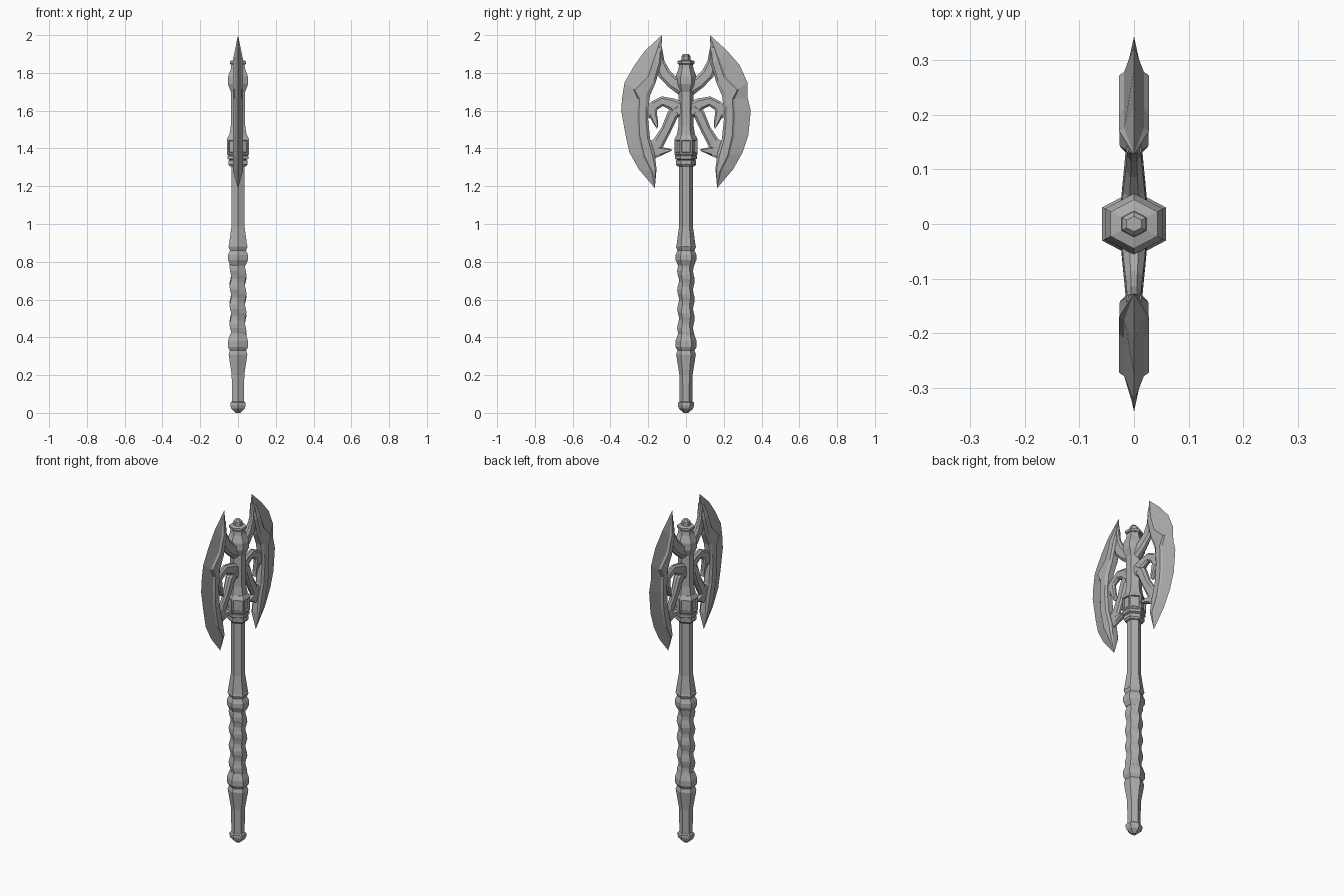
import bpy, bmesh, math
from mathutils import Vector

cube = bpy.data.objects.get("Cube")
if cube:
    bpy.data.objects.remove(cube, do_unlink=True)

steel = bpy.data.materials.new("grey_steel")
grey = (0.42, 0.42, 0.42, 1)
steel.diffuse_color = grey
steel.use_nodes = True
steel.node_tree.nodes["Principled BSDF"].inputs["Base Color"].default_value = grey


def loft(name, rings, finish=None):
    """Skin a list of equal rings into a closed flat-shaded solid."""
    bm = bmesh.new()
    loops = [[bm.verts.new(p) for p in ring] for ring in rings]
    count = len(rings[0])
    for low, high in zip(loops, loops[1:]):
        for i in range(count):
            j = (i + 1) % count
            bm.faces.new((low[i], low[j], high[j], high[i]))
    bm.faces.new(loops[0])
    bm.faces.new(loops[-1])
    bmesh.ops.remove_doubles(bm, verts=bm.verts[:], dist=0.0001)
    bmesh.ops.recalc_face_normals(bm, faces=bm.faces[:])
    if finish:
        finish(bm)
    mesh = bpy.data.meshes.new(name)
    bm.to_mesh(mesh)
    bm.free()
    mesh.materials.append(steel)
    obj = bpy.data.objects.new(name, mesh)
    bpy.context.collection.objects.link(obj)
    return obj


def hexagon(z, radius, wave=0):
    """Six-sided ring, points on the y axis; wave makes a spiral swelling."""
    ring = []
    for k in range(6):
        a = math.radians(90 + 60 * k)
        r = radius + wave * math.sin(math.tau * z / 0.1 + a)
        ring.append((1.1 * r * math.cos(a), r * math.sin(a), z))
    return ring


def turned(name, profile, finish=None):
    return loft(name, [hexagon(z, r) for z, r in profile], finish)


def panel_inset(bm):
    """Sink a framed panel into every tall side face."""
    sides = [f for f in bm.faces if abs(f.normal.z) < 0.1 and f.calc_area() > 0.004]
    bmesh.ops.inset_individual(bm, faces=sides, thickness=0.011)
    bmesh.ops.inset_individual(bm, faces=sides, thickness=0.003, depth=-0.009)


# Handle, from pommel to head
turned("pommel", [(0, 0.012), (0.022, 0.037), (0.04, 0.043), (0.054, 0.042), (0.06, 0.034)])
turned("lower_handle", [(0.055, 0.033), (0.2, 0.035), (0.31, 0.052), (0.33, 0.045),
                        (0.35, 0.056), (0.38, 0.056), (0.42, 0.042)])
loft("twisted_grip", [hexagon(0.41 + 0.02 * i, 0.042, 0.005) for i in range(20)])
turned("upper_handle", [(0.78, 0.042), (0.81, 0.056), (0.835, 0.056), (0.86, 0.045),
                        (0.88, 0.053), (0.89, 0.05), (0.99, 0.036), (1.32, 0.036)])
turned("lower_collar", [(1.305, 0.045), (1.315, 0.053), (1.335, 0.053), (1.34, 0.048),
                        (1.345, 0.058), (1.36, 0.058), (1.37, 0.05)])
turned("panel_collar", [(1.362, 0.054), (1.37, 0.061), (1.45, 0.061), (1.47, 0.05)], panel_inset)
turned("head_post", [(1.46, 0.05), (1.52, 0.04), (1.7, 0.04), (1.74, 0.056),
                     (1.78, 0.056), (1.82, 0.04), (1.85, 0.036)])
turned("top_cap", [(1.845, 0.04), (1.85, 0.045), (1.863, 0.045), (1.868, 0.024),
                   (1.89, 0.023), (1.9, 0.014)])

# Blade rows from top to bottom: edge, ridge and inner points as (y, z)
TOP, BOTTOM = (0.127, 2), (0.165, 1.19)
ROWS = [
    (TOP, TOP, TOP),
    ((0.215, 1.92), (0.17, 1.87), (0.132, 1.85)),
    ((0.285, 1.84), (0.2, 1.78), (0.16, 1.75)),
    ((0.325, 1.75), (0.272, 1.71), (0.19, 1.68)),
    ((0.338, 1.67), (0.245, 1.66), (0.2, 1.61)),
    ((0.343, 1.6), (0.25, 1.58), (0.2, 1.55)),
    ((0.33, 1.47), (0.245, 1.47), (0.19, 1.45)),
    ((0.3, 1.38), (0.22, 1.36), (0.165, 1.37)),
    ((0.25, 1.29), (0.18, 1.28), (0.156, 1.29)),
    (BOTTOM, BOTTOM, BOTTOM),
]
# Worn spots on the cutting edges, by row
WEAR = {1: {4: 0.012}, -1: {2: 0.012, 6: 0.01}}


def blade(name, side):
    rings = []
    for n, (edge, ridge, inner) in enumerate(ROWS):
        edge, ridge, inner = Vector(edge), Vector(ridge), Vector(inner)
        edge.x -= WEAR[side].get(n, 0)
        step = ridge.lerp(edge, 0.12)
        tip = n in (0, len(ROWS) - 1)
        half = [(step, 0.018), (ridge, 0.027), (inner.lerp(ridge, 0.25), 0.026), (inner, 0.016)]
        outline = [(edge, 0)] + half + [(p, -t) for p, t in reversed(half)]
        rings.append([(0 if tip else t, side * p.x, p.y) for p, t in outline])
    return loft(name, rings)


def arm(name, path, side):
    """Chamfered bar along (y, z, half width) points, thinning outwards."""
    rings = []
    for n, (y, z, w) in enumerate(path):
        before, after = path[max(n - 1, 0)], path[min(n + 1, len(path) - 1)]
        along = Vector((after[0] - before[0], after[1] - before[1])).normalized()
        across = Vector((-along.y, along.x))
        t = max(0.012, 0.024 - 0.1 * max(y - 0.03, 0))
        ring = []
        for u, v in ((1, 0.4), (0.6, 1), (-0.6, 1), (-1, 0.4),
                     (-1, -0.4), (-0.6, -1), (0.6, -1), (1, -0.4)):
            p = Vector((y, z)) + across * u * w
            ring.append((v * t, side * p.x, p.y))
        rings.append(ring)
    return loft(name, rings)


# Openwork between the post and each blade
ARMS = {
    "upper_arm": [(0.02, 1.725, 0.045), (0.07, 1.75, 0.034), (0.115, 1.795, 0.034),
                  (0.14, 1.86, 0.026), (0.136, 1.94, 0.008)],
    "curl_arm": [(0.02, 1.6, 0.045), (0.075, 1.635, 0.032), (0.125, 1.65, 0.026),
                 (0.17, 1.625, 0.027), (0.215, 1.58, 0.03)],
    "hook": [(0.185, 1.62, 0.03), (0.172, 1.57, 0.02), (0.16, 1.535, 0.013), (0.152, 1.505, 0.002)],
    "diagonal_arm": [(0.03, 1.61, 0.03), (0.07, 1.58, 0.03), (0.105, 1.5, 0.027),
                     (0.145, 1.43, 0.032), (0.2, 1.39, 0.04)],
    "lower_spur": [(0.2, 1.38, 0.045), (0.14, 1.385, 0.026), (0.077, 1.392, 0.004)],
}
for label, side in (("back", 1), ("front", -1)):
    blade(label + "_blade", side)
    for part, path in ARMS.items():
        arm(label + "_" + part, path, side)
